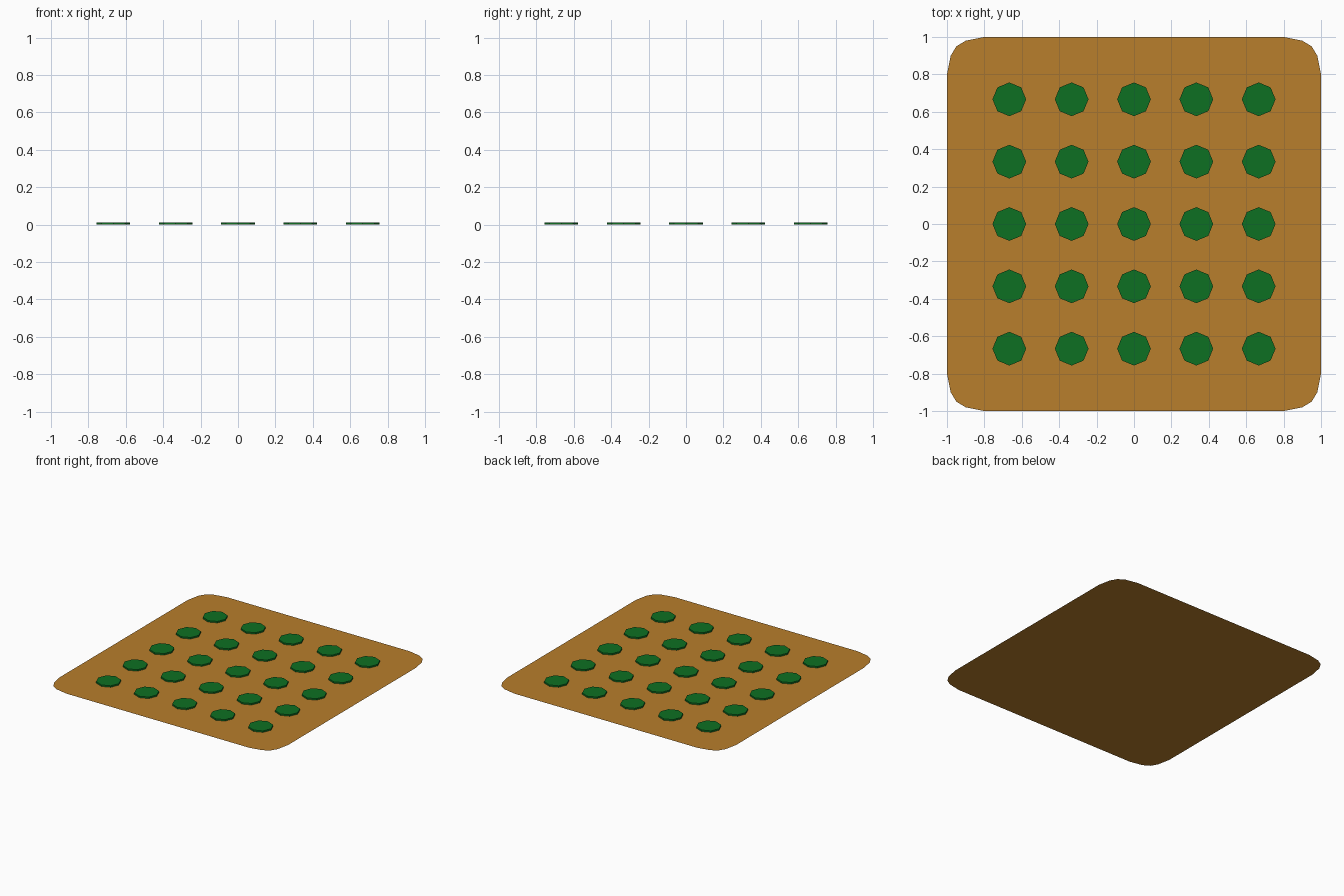
import bpy, bmesh, math

if "Cube" in bpy.data.objects:
    bpy.data.objects.remove(bpy.data.objects["Cube"])


def material(name, rgb):
    m = bpy.data.materials.new(name)
    m.diffuse_color = (*rgb, 1)
    m.use_nodes = True
    m.node_tree.nodes["Principled BSDF"].inputs["Base Color"].default_value = m.diffuse_color
    return m


def finish(bm, name, mat):
    me = bpy.data.meshes.new(name)
    bm.to_mesh(me)
    bm.free()
    me.materials.append(mat)
    ob = bpy.data.objects.new(name, me)
    bpy.context.collection.objects.link(ob)
    return ob


tan = material("tan", (0.48, 0.21, 0.025))
green = material("green", (0.004, 0.162, 0.016))

# Thin sheet: one corner profile, turned round four times
corner = [(1, 0.8), (0.98, 0.9), (0.95, 0.95), (0.9, 0.98), (0.8, 1)]
bm = bmesh.new()
outline = []
for k in range(4):
    c, s = round(math.cos(k * math.pi / 2)), round(math.sin(k * math.pi / 2))
    outline += [bm.verts.new((x * c - y * s, x * s + y * c, 0)) for x, y in corner]
bm.faces.new(outline)
finish(bm, "base_sheet", tan)

# Five by five grid of low octagonal studs, open where they meet the sheet
RADIUS, HEIGHT, PITCH = 0.09, 0.012, 1 / 3
bm = bmesh.new()
for i in range(-2, 3):
    for j in range(-2, 3):
        rings = [[bm.verts.new((i * PITCH + RADIUS * math.cos(a * math.pi / 4),
                                j * PITCH + RADIUS * math.sin(a * math.pi / 4), z))
                  for a in range(8)] for z in (0, HEIGHT)]
        low, top = rings
        bm.faces.new(top)
        for a in range(8):
            b = (a + 1) % 8
            bm.faces.new((low[a], low[b], top[b], top[a]))
finish(bm, "studs", green)
